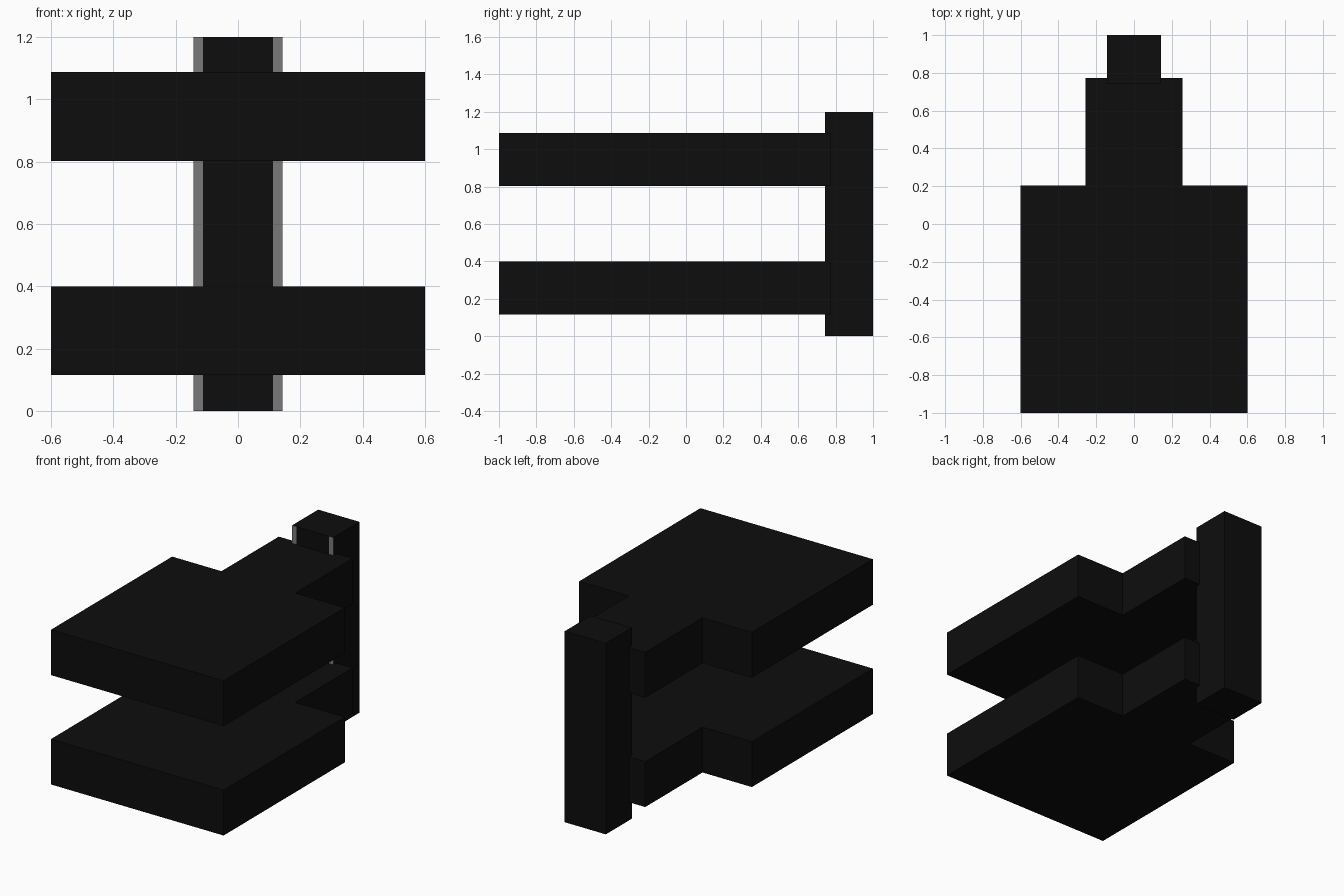
import bpy, bmesh

if "Cube" in bpy.data.objects:
    bpy.data.objects.remove(bpy.data.objects["Cube"])


def material(name, value):
    m = bpy.data.materials.new(name)
    m.diffuse_color = (value, value, value, 1)
    m.use_nodes = True
    m.node_tree.nodes["Principled BSDF"].inputs["Base Color"].default_value = m.diffuse_color
    return m


black = material("black", 0.004)
grey = material("mid_grey", 0.195)


def extrude_outline(name, outline, z0, z1, mats):
    """Solid prism from a plan outline (counter-clockwise)."""
    bm = bmesh.new()
    face = bm.faces.new([bm.verts.new((x, y, z0)) for x, y in outline])
    out = bmesh.ops.extrude_face_region(bm, geom=[face])
    verts = [g for g in out["geom"] if isinstance(g, bmesh.types.BMVert)]
    bmesh.ops.translate(bm, verts=verts, vec=(0, 0, z1 - z0))
    bmesh.ops.recalc_face_normals(bm, faces=bm.faces)
    me = bpy.data.meshes.new(name)
    bm.to_mesh(me)
    bm.free()
    ob = bpy.data.objects.new(name, me)
    bpy.context.collection.objects.link(ob)
    for m in mats:
        me.materials.append(m)
    return ob


# Upright post at the back, with its front face split into three strips
post_front, half, strip = 0.742, 0.143, 0.113
post = extrude_outline("back_post", [
    (-half, post_front), (-strip, post_front), (strip, post_front),
    (half, post_front), (half, 1), (-half, 1)], 0, 1.2, [black, grey])

# Grey strips along both edges of the front face
for f in post.data.polygons:
    if f.normal.y < -0.9 and abs(f.center.x) > strip:
        f.material_index = 1

# Two stepped shelves, each with a narrower neck reaching the post
plan = [(-0.6, -1), (0.6, -1), (0.6, 0.203), (0.257, 0.203),
        (0.257, 0.772), (-0.257, 0.772), (-0.257, 0.203), (-0.6, 0.203)]
for name, z0, z1 in (("lower_shelf", 0.115, 0.4), ("upper_shelf", 0.802, 1.087)):
    extrude_outline(name, plan, z0, z1, [black])
